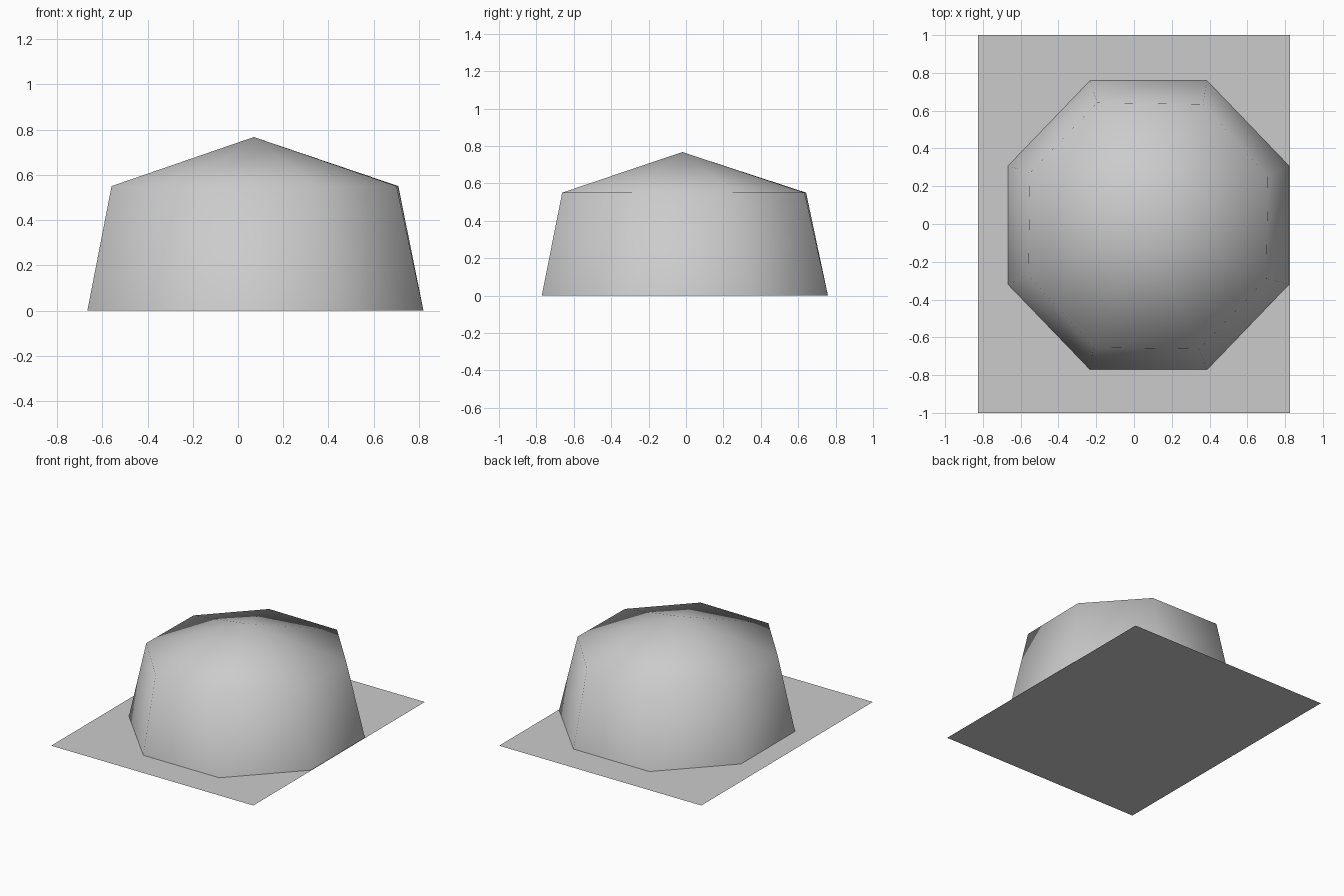
import bpy
import bmesh
from mathutils import Matrix, Vector

default_cube = bpy.data.objects.get("Cube")
if default_cube:
    bpy.data.objects.remove(default_cube, do_unlink=True)


def make_material(name, colour):
    mat = bpy.data.materials.new(name)
    mat.use_nodes = True
    mat.diffuse_color = colour
    mat.node_tree.nodes["Principled BSDF"].inputs["Base Color"].default_value = colour
    return mat


def make_object(name, bm, mat, smooth):
    bmesh.ops.recalc_face_normals(bm, faces=bm.faces)
    for face in bm.faces:
        face.smooth = smooth
    mesh = bpy.data.meshes.new(name)
    bm.to_mesh(mesh)
    bm.free()
    mesh.materials.append(mat)
    obj = bpy.data.objects.new(name, mesh)
    bpy.context.collection.objects.link(obj)
    return obj


def octagon(bm, centre, half, flat, turn=0.0):
    """Ring of eight vertices: a rectangle with its corners cut off."""
    (hx, hy), (fx, fy) = half, flat
    quarter = [(hx, fy), (fx, hy)]
    points = []
    for sx, sy in ((1, 1), (-1, 1), (-1, -1), (1, -1)):
        corner = quarter if sx == sy else quarter[::-1]
        points += [Vector((sx * x, sy * y, 0)) for x, y in corner]
    spin = Matrix.Rotation(turn, 3, "Z")
    return [bm.verts.new(spin @ p + Vector(centre)) for p in points]


grey = make_material("light grey", (0.6, 0.6, 0.6, 1))

# Ground sheet: a single flat rectangle
bm = bmesh.new()
bmesh.ops.create_grid(bm, x_segments=1, y_segments=1, size=1,
                      matrix=Matrix.Diagonal((0.825, 1, 1, 1)))
for face in bm.faces:
    if face.normal.z < 0:
        face.normal_flip()
ground = make_object("ground_sheet", bm, grey, False)
if ground.data.polygons[0].normal.z < 0:
    ground.data.flip_normals()

# Tent: leaning walls and a low pointed roof, shaded as one smooth shell
bm = bmesh.new()
base = octagon(bm, (0.077, -0.006, 0), (0.743, 0.765), (0.31, 0.315))
eave = octagon(bm, (0.075, -0.01, 0.55), (0.63, 0.648), (0.28, 0.27), -0.015)
peak = bm.verts.new((0.07, -0.02, 0.767))
for i in range(len(base)):
    j = (i + 1) % len(base)
    bm.faces.new((base[i], base[j], eave[j], eave[i]))
    bm.faces.new((eave[i], eave[j], peak))
make_object("tent_shell", bm, grey, True)
